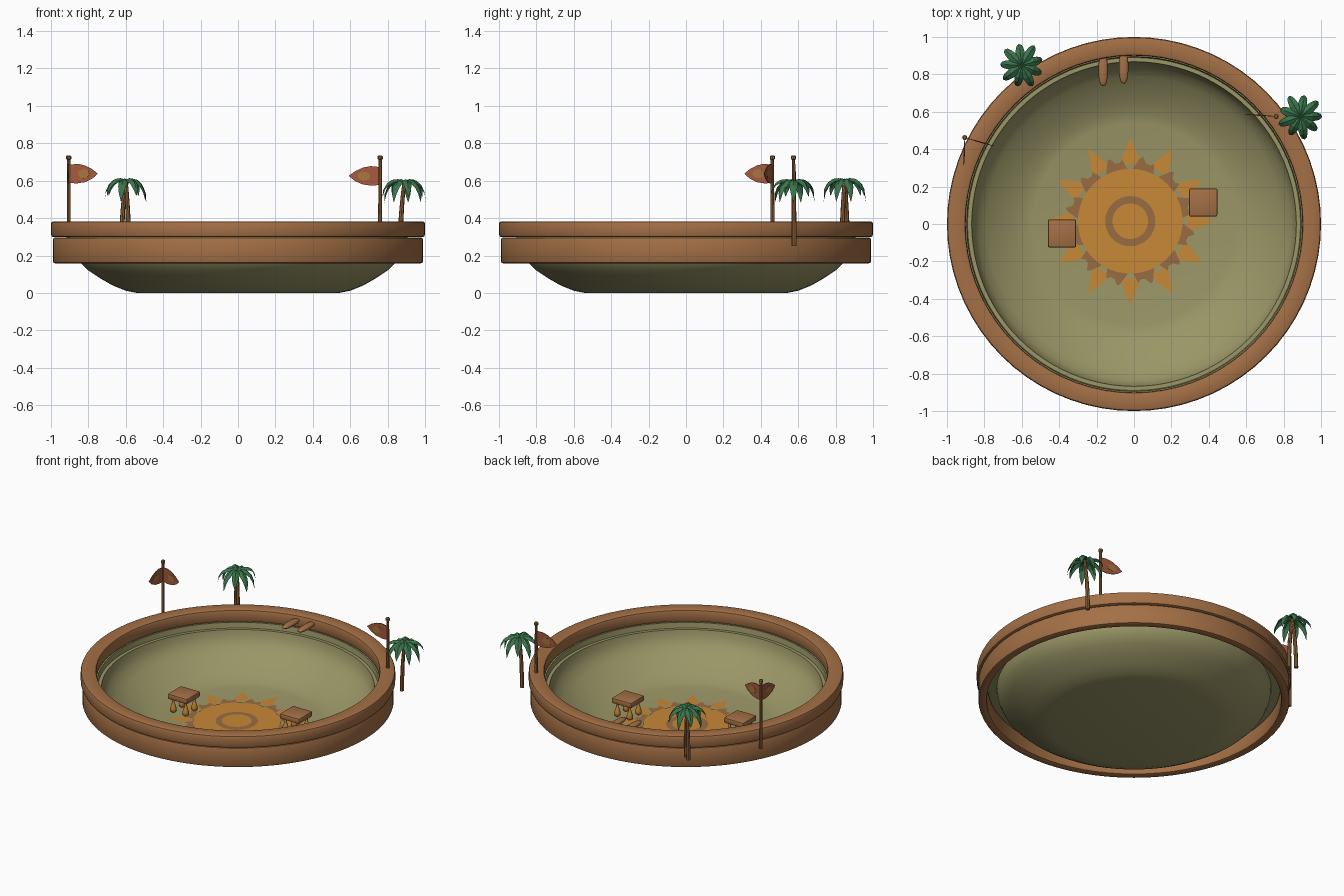
import bpy, bmesh, math
from mathutils import Vector, Matrix

if "Cube" in bpy.data.objects:
    bpy.data.objects.remove(bpy.data.objects["Cube"])


def mat(name, r, g, b):
    m = bpy.data.materials.new(name)
    lin = [((c / 255 + 0.055) / 1.055) ** 2.4 for c in (r, g, b)]
    m.diffuse_color = (*lin, 1)
    m.use_nodes = True
    m.node_tree.nodes["Principled BSDF"].inputs["Base Color"].default_value = m.diffuse_color
    return m


WOOD = mat("brown wood", 164, 112, 70)
SAND = mat("olive sand", 154, 150, 103)
ORANGE = mat("sun orange", 200, 136, 54)
SUNBROWN = mat("sun brown", 152, 108, 68)
LEAF = mat("palm green", 58, 116, 76)
CLOTH = mat("rust cloth", 166, 90, 62)
POLE = mat("pole wood", 150, 104, 60)
EMBLEM = mat("emblem tan", 168, 118, 62)


def finish(name, bm, m, smooth=True, normals=True):
    if normals:
        bmesh.ops.recalc_face_normals(bm, faces=bm.faces)
    me = bpy.data.meshes.new(name)
    bm.to_mesh(me)
    bm.free()
    me.materials.append(m)
    ob = bpy.data.objects.new(name, me)
    bpy.context.collection.objects.link(ob)
    if smooth:
        bpy.ops.object.select_all(action='DESELECT')
        ob.select_set(True)
        bpy.context.view_layer.objects.active = ob
        bpy.ops.object.shade_smooth_by_angle(angle=math.radians(40))
    return ob


def lathe(name, prof, m, segs=64, loc=(0, 0, 0), closed=False):
    bm = bmesh.new()
    pts = list(prof) + ([prof[0]] if closed else [])
    vs = [bm.verts.new((r, 0, z)) for r, z in pts]
    es = [bm.edges.new(p) for p in zip(vs, vs[1:])]
    bmesh.ops.spin(bm, geom=vs + es, cent=(0, 0, 0), axis=(0, 0, 1),
                   angle=2 * math.pi, steps=segs, use_duplicate=False)
    bmesh.ops.remove_doubles(bm, verts=bm.verts, dist=1e-4)
    bmesh.ops.translate(bm, verts=bm.verts, vec=loc)
    return finish(name, bm, m)


def tube(name, path, radii, m, n=8):
    bm = bmesh.new()
    rings = []
    for p, r in zip(path, radii):
        rings.append([bm.verts.new((p[0] + r * math.cos(2 * math.pi * k / n),
                                    p[1] + r * math.sin(2 * math.pi * k / n), p[2])) for k in range(n)])
    for a, b in zip(rings, rings[1:]):
        for k in range(n):
            bm.faces.new((a[k], a[(k + 1) % n], b[(k + 1) % n], b[k]))
    bm.faces.new(rings[0])
    bm.faces.new(rings[-1])
    return finish(name, bm, m)


# --- bowl: thin shell with a step near the top
outer = [(0, 0), (.54, 0), (.60, .012), (.67, .04), (.74, .08), (.80, .12), (.845, .165),
         (.866, .21), (.872, .25), (.93, .255)]
inner = [(.905, .30), (.895, .30), (.89, .262), (.868, .262), (.86, .22), (.835, .17), (.79, .13),
         (.73, .088), (.66, .048), (.59, .018), (.54, .008), (0, .008)]
lathe("bowl", outer + inner, SAND, 96)


# --- wooden rim: two stacked rounded hoops
def hoop(name, r0, r1, z0, z1, b):
    lathe(name, [(r0 + b, z0), (r1 - b, z0), (r1 - b * .3, z0 + b * .3), (r1, z0 + b), (r1, z1 - b),
                 (r1 - b * .3, z1 - b * .3), (r1 - b, z1), (r0 + b, z1), (r0 + b * .3, z1 - b * .3),
                 (r0, z1 - b), (r0, z0 + b), (r0 + b * .3, z0 + b * .3)], WOOD, 72, closed=True)


hoop("upper_rim", .90, 1.0, .298, .383, .014)
hoop("lower_rim", .935, .99, .158, .296, .012)

# --- painted sun on the floor
CX, CY = -.02, .015


def plates(name, shapes, z, m):
    bm = bmesh.new()
    for poly, ang in shapes:
        rot = Matrix.Rotation(ang, 3, 'Z')
        bm.faces.new([bm.verts.new(rot @ Vector((x, y, 0)) + Vector((CX, CY, z))) for x, y in poly])
    finish(name, bm, m, False, False)


def disc(r, n=48):
    return [(r * math.cos(2 * math.pi * k / n), r * math.sin(2 * math.pi * k / n)) for k in range(n)]


ray = [(.305, -.03), (.335, -.046), (.375, -.03), (.445, 0), (.375, .03), (.335, .046), (.305, .03)]
flame = [(.275, -.055), (.30, -.05), (.335, -.052), (.315, -.025), (.32, .0), (.35, .02),
         (.34, .035), (.30, .05), (.275, .06)]
STEP = math.pi / 6
plates("sun_flames", [(flame, STEP * (k + .5)) for k in range(12)], .0105, SUNBROWN)
plates("sun_rays", [(ray, STEP * k) for k in range(12)], .012, ORANGE)
plates("sun_disc", [(disc(.28), 0)], .0125, ORANGE)
plates("sun_ring", [(disc(.134), 0)], .0145, SUNBROWN)
plates("sun_core", [(disc(.095), 0)], .0165, ORANGE)

# --- two little tables with drop-shaped legs
for i, (x, y, rz) in enumerate([(.37, .115, 0), (-.385, -.05, 0)]):
    bm = bmesh.new()
    bmesh.ops.create_cube(bm, size=1, matrix=Matrix.Translation((x, y, .122))
                          @ Matrix.Diagonal((.152, .15, .038, 1)))
    bmesh.ops.bevel(bm, geom=bm.edges[:], offset=.009, segments=2, affect='EDGES', profile=.5)
    finish(f"table_top_{i}", bm, WOOD)
    for sx in (-1, 1):
        for sy in (-1, 1):
            lathe(f"table_leg_{i}", [(0, .11), (.006, .11), (.008, .08), (.015, .055), (.021, .035),
                                     (.019, .018), (.01, .009), (0, .008)], ORANGE, 10,
                  (x + sx * .048, y + sy * .048, 0))

# --- two diving boards on the back rim
for i, (x, y) in enumerate([(-.165, .825), (-.055, .838)]):
    bm = bmesh.new()
    bmesh.ops.create_uvsphere(bm, u_segments=20, v_segments=12, radius=1)
    for v in bm.verts:
        s = lambda c, p: math.copysign(abs(c) ** p, c)
        v.co = (x + .025 * s(v.co.x, .8), y + .088 * s(v.co.y, .8), .35 + .016 * v.co.z)
    finish(f"diving_board_{i}", bm, WOOD)


# --- palms
def palm(name, x, y, z, bases, n=9, turn=0.0):
    for bx, by in bases:
        path = []
        for k in range(6):
            t = k / 5
            e = t ** 2
            path.append((bx + (x - bx) * e, by + (y - by) * e, .25 + (z - .25) * t))
        tube(name + "_trunk", path, [.014, .013, .013, .012, .011, .010], POLE)
    bm = bmesh.new()
    ts = (0, .2, .4, .6, .8, 1)
    ws = (.006, .020, .025, .021, .014, .001)
    for k in range(n):
        a = turn + 2 * math.pi * k / n
        d = Vector((math.cos(a), math.sin(a), 0))
        s = Vector((-d.y, d.x, 0))
        L = .125 if k % 2 else .115
        drop = .10 if k % 2 else .13
        rows = []
        for t, w in zip(ts, ws):
            c = Vector((x, y, z)) + d * L * math.sin(t * 1.5) + Vector((0, 0, .075 * t - (drop + .06) * t * t))
            fold = Vector((0, 0, -w * .6))
            rows.append([bm.verts.new(p) for p in (c - s * w + fold, c, c + s * w + fold)])
        for p, q in zip(rows, rows[1:]):
            for j in (0, 1):
                bm.faces.new((p[j], q[j], q[j + 1], p[j + 1]))
    finish(name + "_leaves", bm, LEAF, False, False)


palm("left_palm", -.60, .848, .605, [(-.622, .862), (-.585, .835)], 9, .3)
palm("right_palm", .89, .575, .60, [(.868, .578)], 9, .0)


# --- flag poles with leaf-shaped flags and a round emblem
def flag(name, px, py, dx, dy, dz=0):
    L = math.hypot(dx, dy)
    d = Vector((dx / L, dy / L, 0))
    nrm = Vector((-d.y, d.x, 0))
    outline = [(0, .685), (.3, .69), (.55, .682), (.8, .662), (1, .638), (.8, .61), (.55, .592),
               (.25, .585), (0, .59)]
    spot = [(.52 + .2 * math.cos(k * math.pi / 6), .637 + .024 * math.sin(k * math.pi / 6)) for k in range(12)]
    for part, poly, th, m in (("cloth", outline, .002, CLOTH), ("emblem", spot, .0035, EMBLEM)):
        bm = bmesh.new()
        f = bm.faces.new([bm.verts.new(Vector((px, py, z + dz)) + d * s * L - nrm * th) for s, z in poly])
        g = bmesh.ops.extrude_face_region(bm, geom=[f])
        bmesh.ops.translate(bm, vec=nrm * th * 2,
                            verts=[v for v in g["geom"] if isinstance(v, bmesh.types.BMVert)])
        finish(f"{name}_{part}", bm, m, False)


for name, x, y, z0 in (("left_pole", -.905, .462, .25), ("right_pole", .76, .575, .36)):
    tube(name, [(x, y, z) for z in (z0, .5, .712, .716, .73, .736)],
         [.011, .010, .009, .014, .014, .008], POLE)
flag("left_flag_a", -.905, .462, .155, -.045)
flag("left_flag_b", -.905, .462, -.005, -.15)
flag("right_flag", .76, .575, -.168, .012, -.012)
